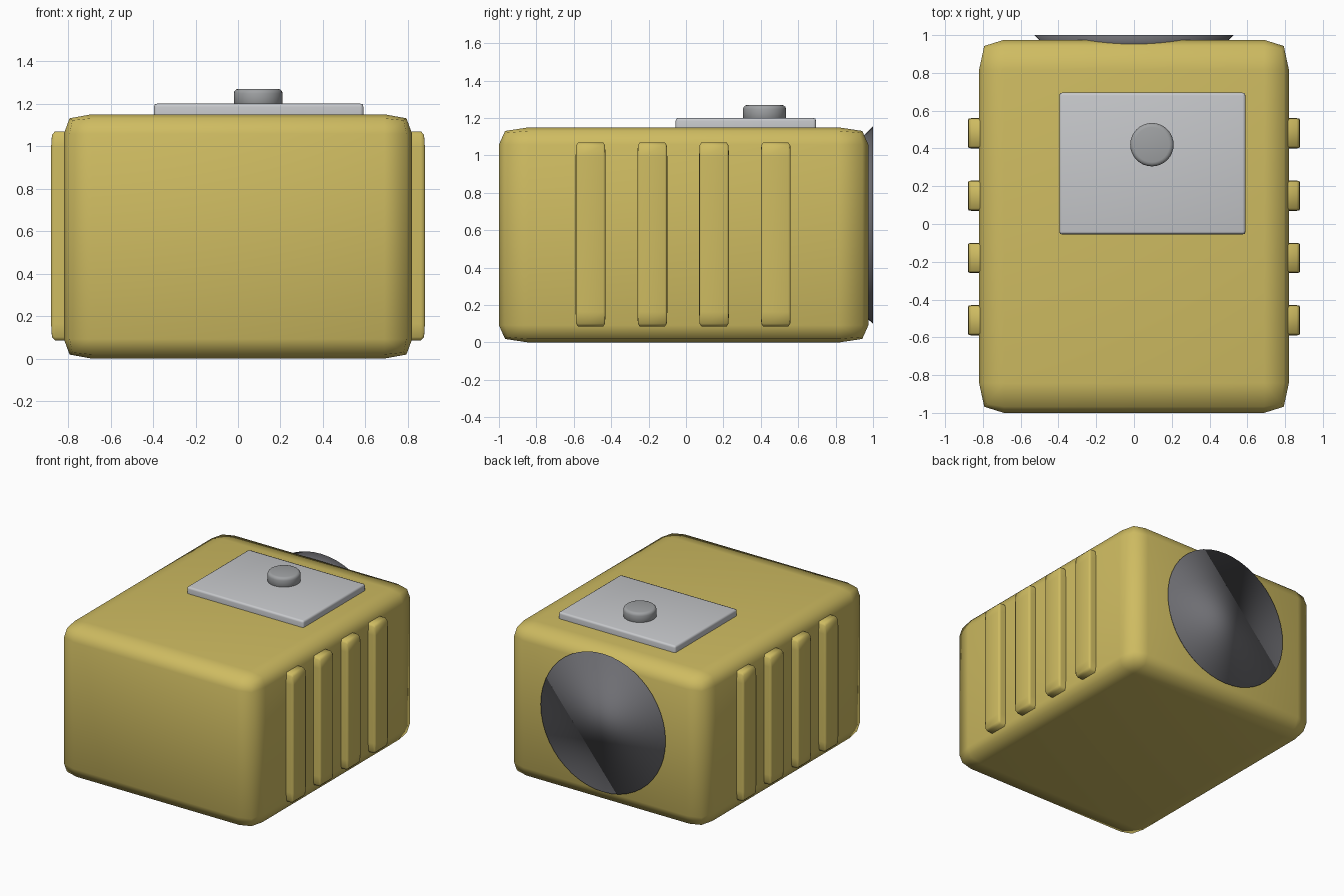
import bpy
import bmesh
from mathutils import Matrix, Vector

old = bpy.data.objects.get("Cube")
if old:
    bpy.data.objects.remove(old, do_unlink=True)


def material(name, rgb):
    mat = bpy.data.materials.new(name)
    mat.use_nodes = True
    mat.diffuse_color = (*rgb, 1)
    mat.node_tree.nodes["Principled BSDF"].inputs["Base Color"].default_value = (*rgb, 1)
    return mat


yellow = material("mustard yellow", (0.62, 0.50, 0.12))
light = material("light grey", (0.57, 0.58, 0.60))
mid = material("mid grey", (0.35, 0.36, 0.37))
dark = material("dark grey", (0.155, 0.155, 0.17))


def finish(bm, name, mat):
    """Turn a bmesh into a smooth-shaded object."""
    bmesh.ops.recalc_face_normals(bm, faces=bm.faces)
    for face in bm.faces:
        face.smooth = True
    mesh = bpy.data.meshes.new(name)
    bm.to_mesh(mesh)
    bm.free()
    mesh.materials.append(mat)
    obj = bpy.data.objects.new(name, mesh)
    bpy.context.collection.objects.link(obj)
    return obj


def soft_box(name, low, high, bevel, mat, scaled=True):
    """Box between two corners; a scaled bevel is a fraction of each side."""
    low, high = Vector(low), Vector(high)
    bm = bmesh.new()
    bmesh.ops.create_cube(bm, size=1)
    size = high - low
    if not scaled:
        bmesh.ops.scale(bm, vec=size, verts=bm.verts)
    bmesh.ops.bevel(bm, geom=bm.edges[:], offset=bevel, segments=2,
                    profile=0.63, affect='EDGES')
    if scaled:
        bmesh.ops.scale(bm, vec=size, verts=bm.verts)
    bmesh.ops.translate(bm, vec=(low + high) / 2, verts=bm.verts)
    return finish(bm, name, mat)


# Main body
soft_box("body", (-0.82, -1, 0), (0.82, 0.975, 1.15), 0.08, yellow)

# Grip ribs on both sides
for side, label in ((1, "left"), (-1, "right")):
    for i in range(4):
        y = -0.51 + 0.33 * i
        x = sorted((side * 0.64, side * 0.88))
        soft_box(f"{label}_grip_rib_{i + 1}", (x[0], y - 0.08, 0.085),
                 (x[1], y + 0.08, 1.07), 0.08, yellow)

# Top plate
soft_box("top_plate", (-0.395, -0.055, 1.10), (0.59, 0.695, 1.20), 0.015, light, scaled=False)

# Round button with a softened top rim
bm = bmesh.new()
bmesh.ops.create_cone(bm, cap_ends=True, segments=32, radius1=0.115, radius2=0.115,
                      depth=0.12, matrix=Matrix.Translation((0.095, 0.42, 1.21)))
rim = [e for e in bm.edges if all(v.co.z > 1.2 for v in e.verts)]
bmesh.ops.bevel(bm, geom=rim, offset=0.022, segments=3, profile=0.5, affect='EDGES')
finish(bm, "button", mid)

# Back disc, flaring outwards from the body
bm = bmesh.new()
bmesh.ops.create_cone(bm, cap_ends=True, segments=48, radius1=0.43, radius2=0.528, depth=0.1,
                      matrix=Matrix.Translation((0, 0.95, 0.627)) @ Matrix.Rotation(-1.5707963, 4, 'X'))
finish(bm, "back_disc", dark)
